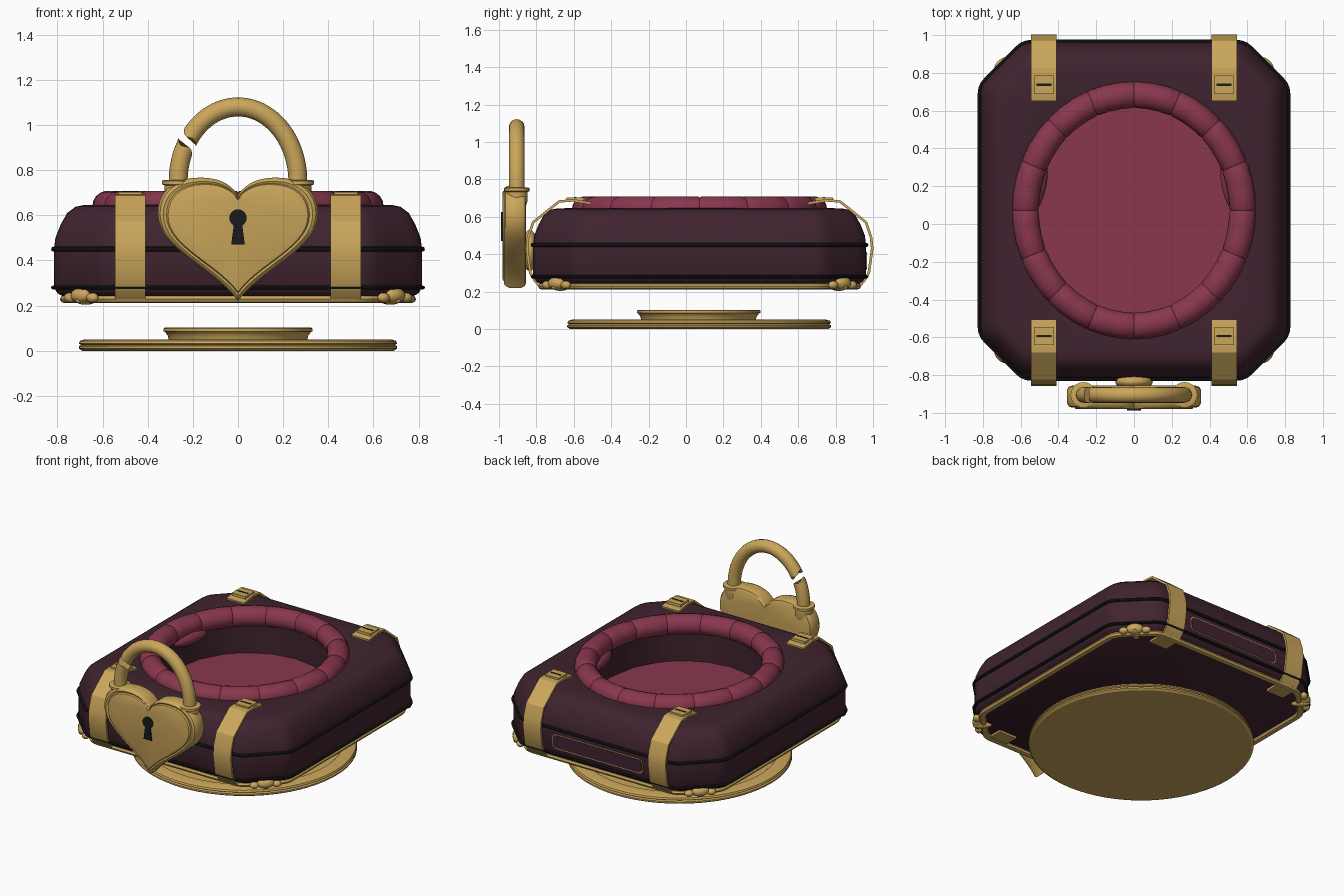
import bpy, bmesh, math
from mathutils import Vector

if "Cube" in bpy.data.objects:
    bpy.data.objects.remove(bpy.data.objects["Cube"])

CY = 0.0725                       # centre of the case along y
HX, HY, CH = 0.815, 0.89, 0.23    # octagon half sizes and corner cut


def material(name, rgb):
    m = bpy.data.materials.new(name)
    m.diffuse_color = (*rgb, 1)
    m.use_nodes = True
    m.node_tree.nodes["Principled BSDF"].inputs["Base Color"].default_value = m.diffuse_color
    return m


GOLD = material("gold", (0.60, 0.385, 0.105))
PLUM = material("dark_plum", (0.050, 0.017, 0.028))
ROSE = material("rose", (0.25, 0.038, 0.075))
BLACK = material("black", (0.010, 0.010, 0.012))


def finish(name, bm, mat, angle=40):
    bmesh.ops.recalc_face_normals(bm, faces=bm.faces)
    me = bpy.data.meshes.new(name)
    bm.to_mesh(me)
    bm.free()
    me.materials.append(mat)
    me.shade_smooth()
    me.set_sharp_from_angle(angle=math.radians(angle))
    ob = bpy.data.objects.new(name, me)
    bpy.context.collection.objects.link(ob)
    return ob


def loft(name, rings, mat, closed=False, caps=(True, True), angle=40):
    """Skin a list of equal-length rings; closed joins last ring to first."""
    bm = bmesh.new()
    vs = [[bm.verts.new(p) for p in r] for r in rings]
    n = len(vs[0])
    for i in range(len(vs) if closed else len(vs) - 1):
        a, b = vs[i], vs[(i + 1) % len(vs)]
        for j in range(n):
            k = (j + 1) % n
            bm.faces.new((a[j], a[k], b[k], b[j]))
    if not closed:
        if caps[0]:
            bm.faces.new(vs[0])
        if caps[1]:
            bm.faces.new(vs[-1])
    return finish(name, bm, mat, angle)


def octagon(d, z, e=0.05):
    """Cut-corner rectangle inset by d, with softened corners."""
    hx, hy, c = HX - d, HY - d, CH - 0.586 * d
    cs = [Vector(p) for p in ((hx, -hy + c), (hx, hy - c), (hx - c, hy), (-hx + c, hy),
                              (-hx, hy - c), (-hx, -hy + c), (-hx + c, -hy), (hx - c, -hy))]
    pts = []
    for i, p in enumerate(cs):
        q, r = cs[i - 1], cs[(i + 1) % 8]
        a, b = p + (q - p).normalized() * e, p + (r - p).normalized() * e
        for t in (0, 0.33, 0.67, 1):
            pts.append(a * (1 - t) ** 2 + p * 2 * t * (1 - t) + b * t * t)
        nxt = r + (p - r).normalized() * e
        pts += [b.lerp(nxt, t) for t in (0.25, 0.5, 0.75)]
    return [(p.x, p.y + CY, z) for p in pts]


def oval(rx, ry, z):
    """Oval whose points line up with the octagon points."""
    out = []
    for x, y, _ in octagon(0.1, 0):
        a = math.atan2(y - CY, x)
        out.append((rx * math.cos(a), CY + ry * math.sin(a), z))
    return out


def oct_band(name, d, z, rd, rz, mat, n=8):
    rings = [octagon(d + rd * math.cos(2 * math.pi * i / n), z + rz * math.sin(2 * math.pi * i / n))
             for i in range(n)]
    return loft(name, rings, mat, closed=True)


def revolve(name, prof, mat, loc, n=64, angle=30):
    rings = [[(loc[0] + r * math.cos(2 * math.pi * i / n), loc[1] + r * math.sin(2 * math.pi * i / n),
               loc[2] + z) for i in range(n)] for r, z in prof]
    return loft(name, rings, mat, angle=angle)


def box(name, c, s, mat):
    x, y, z = (v / 2 for v in s)
    ring = ((-x, -y), (x, -y), (x, y), (-x, y))
    return loft(name, [[(c[0] + a, c[1] + b, c[2] + h) for a, b in ring] for h in (-z, z)], mat)


def ellipsoid(name, c, s, mat, rot=0):
    bm = bmesh.new()
    bmesh.ops.create_uvsphere(bm, u_segments=20, v_segments=12, radius=1)
    ob = finish(name, bm, mat, 60)
    ob.location, ob.scale, ob.rotation_euler.z = c, s, rot
    return ob


def plate(name, outline, y0, y1, mat):
    return loft(name, [[(x, y, z) for x, z in outline] for y in (y0, y1)], mat)


# Case shell: bottom, rounded shoulders, hollow inside wall
shell = [octagon(d, z) for d, z in ((0.05, 0.235), (0.015, 0.255), (0, 0.28), (0, 0.45), (0.006, 0.50),
                                    (0.03, 0.56), (0.058, 0.61), (0.095, 0.638), (0.13, 0.645))]
shell += [oval(0.56, 0.60, 0.648), oval(0.53, 0.56, 0.63), oval(0.53, 0.56, 0.40)]
loft("case_shell", shell, PLUM, caps=(True, False), angle=50)
loft("bowl_floor", [oval(0.53, 0.56, 0.40), oval(0.53, 0.56, 0.41)], ROSE)

# Black piping and gold bottom rim
oct_band("middle_piping", -0.002, 0.45, 0.011, 0.011, BLACK)
oct_band("lower_piping", -0.002, 0.28, 0.011, 0.009, BLACK)
oct_band("bottom_rim", 0.048, 0.229, 0.022, 0.018, GOLD)

# Padded ring with a stitched seam between its sixteen segments
rings = []
for s in range(16):
    for da, k in ((0, 0.93), (0.8, 1), (7.5, 1.01), (15, 1.01), (21.7, 1)):
        a = math.radians(s * 22.5 + da)
        ring = []
        for j in range(18):
            b = 2 * math.pi * j / 18
            o = 0.07 * k * math.cos(b)
            ring.append(((0.575 + o) * math.cos(a), CY + (0.612 + o) * math.sin(a),
                         0.642 + 0.067 * k * math.sin(b)))
        rings.append(ring)
loft("padded_ring", rings, ROSE, closed=True)

# Straps with buckles, front and back
strap = [(-0.31, 0.672), (-0.21, 0.688), (-0.14, 0.682), (0.0, 0.57), (0.027, 0.49), (0.033, 0.43),
         (0.015, 0.30), (-0.01, 0.258), (-0.035, 0.228), (-0.16, 0.226)]
for sy, label in ((-1, "front"), (1, "back")):
    for sx, side in ((-1, "left"), (1, "right")):
        cx, edge = sx * 0.477, HY
        rings = []
        for i, (o, z) in enumerate(strap):
            p, q = strap[max(i - 1, 0)], strap[min(i + 1, len(strap) - 1)]
            t = Vector((q[0] - p[0], q[1] - p[1])).normalized() * 0.007
            rings.append([(cx + w * 0.067, CY + sy * (edge + o + k * -t.y), z + k * t.x)
                          for w, k in ((-1, -1), (1, -1), (1, 1), (-1, 1))])
        loft(f"{label}_{side}_strap", rings, GOLD, angle=25)
        by = CY + sy * (edge - 0.225)
        box(f"{label}_{side}_buckle", (cx, by, 0.695), (0.105, 0.095, 0.018), GOLD)
        box(f"{label}_{side}_buckle_slot", (cx, by, 0.704), (0.078, 0.012, 0.004), BLACK)
        # Gold corner clasp with crossed lobes
        px, py, r = sx * 0.695, CY + sy * 0.765, sx * sy * -math.pi / 4
        ellipsoid(f"{label}_{side}_clasp", (px, py, 0.245), (0.055, 0.035, 0.034), GOLD, r)
        ellipsoid(f"{label}_{side}_clasp_arm", (px - sx * 0.02, py - sy * 0.02, 0.222),
                  (0.025, 0.06, 0.018), GOLD, r)
        for k in (-1, 1):
            ellipsoid(f"{label}_{side}_clasp_lobe", (px + sx * k * 0.05, py - sy * k * 0.05, 0.235),
                      (0.03, 0.024, 0.022), GOLD, r)

# Oval side pads on the inside wall
for sx in (-1, 1):
    ellipsoid("inner_side_pad", (sx * 0.515, 0.20, 0.585), (0.05, 0.15, 0.045), ROSE, sx * 0.22)


# Back name plate: plum face with a thin gold border
def pill(hx, hz, zc, r):
    return [(sx * (hx - r) + r * math.cos(a), zc + sz * (hz - r) + r * math.sin(a))
            for q, (sx, sz) in enumerate(((1, 1), (-1, 1), (-1, -1), (1, -1)))
            for a in [math.pi / 2 * (q + t / 4) for t in range(5)]]


plate("back_panel_border", pill(0.345, 0.05, 0.365, 0.03), 0.95, 0.966, GOLD)
plate("back_panel", pill(0.339, 0.044, 0.365, 0.025), 0.95, 0.969, PLUM)

# Floating round base
revolve("base_disc", [(0.69, 0), (0.705, 0.01), (0.705, 0.02), (0.695, 0.026), (0.705, 0.032),
                      (0.70, 0.044), (0.68, 0.05), (0.62, 0.05), (0.615, 0.046)], GOLD, (0, 0.07, 0), 72)
revolve("base_pedestal", [(0.305, 0.04), (0.31, 0.065), (0.322, 0.082), (0.33, 0.086), (0.33, 0.098),
                          (0.325, 0.102)], GOLD, (0, 0.067, 0))


# Heart padlock body
def bezier(a, b, c, d, n):
    a, b, c, d = map(Vector, (a, b, c, d))
    for i in range(n):
        t = i / n
        yield a * (1 - t) ** 3 + b * 3 * t * (1 - t) ** 2 + c * 3 * t * t * (1 - t) + d * t ** 3


half = [*bezier((0, .69), (.04, .75), (.10, .767), (.17, .767), 8),
        *bezier((.17, .767), (.29, .767), (.356, .70), (.356, .61), 8),
        *bezier((.356, .61), (.356, .45), (.11, .37), (0, .22), 14)]
heart = [(p.x, p.y) for p in half] + [(0, .22)] + [(-p.x, p.y) for p in half[:0:-1]]


def heart_ring(s, y):
    return [(x * s, y, 0.53 + (z - 0.53) * s) for x, z in heart]


loft("padlock_heart", [heart_ring(s, y) for s, y in ((0.91, -0.855), (0.97, -0.862), (1, -0.88), (1, -0.945),
                                                     (0.97, -0.965), (0.93, -0.972), (0.89, -0.968),
                                                     (0.87, -0.978), (0.85, -0.98))], GOLD, angle=35)

# Keyhole
ang = [math.radians(-60 + 300 * i / 20) for i in range(21)]
key = [(0.038 * math.cos(a), 0.588 + 0.038 * math.sin(a)) for a in ang]
plate("keyhole", key + [(-0.030, 0.47), (0.030, 0.47)], -0.975, -0.988, BLACK)

# Mount joining the padlock to the case
ellipsoid("padlock_mount", (0, -0.835, 0.42), (0.10, 0.045, 0.11), GOLD)


# Broken shackle: two tube pieces with jagged ends
def shackle(name, t0, t1, n, jag0, jag1):
    rings = []
    for i in range(n + 1):
        ring = []
        for j in range(16):
            b = 2 * math.pi * j / 16
            jag = (jag0 if i == 0 else jag1 if i == n else 0) * (math.cos(b) + 0.7 * math.cos(3 * b))
            t = math.radians(t0 + (t1 - t0) * i / n + jag)
            nrm = Vector((-math.cos(t) * 0.33, math.sin(t) * 0.265)).normalized()
            r = 0.042 * math.cos(b)
            ring.append((-0.265 * math.cos(t) + nrm.x * r, -0.905 + 0.042 * math.sin(b),
                         0.75 + 0.33 * math.sin(t) + nrm.y * r))
        rings.append(ring)
    return loft(name, rings, GOLD)


shackle("shackle_stub", -5, 28, 8, 0, 2.5)
shackle("shackle_arch", 36, 185, 36, 2.5, 0)

# Collars where the shackle enters the heart
for sx in (-1, 1):
    revolve("shackle_collar", [(0.045, -0.10), (0.058, -0.06), (0.058, -0.012), (0.068, -0.008),
                               (0.068, 0.008), (0.058, 0.012), (0.04, 0.012)], GOLD,
            (sx * 0.268, -0.905, 0.745), 20)
